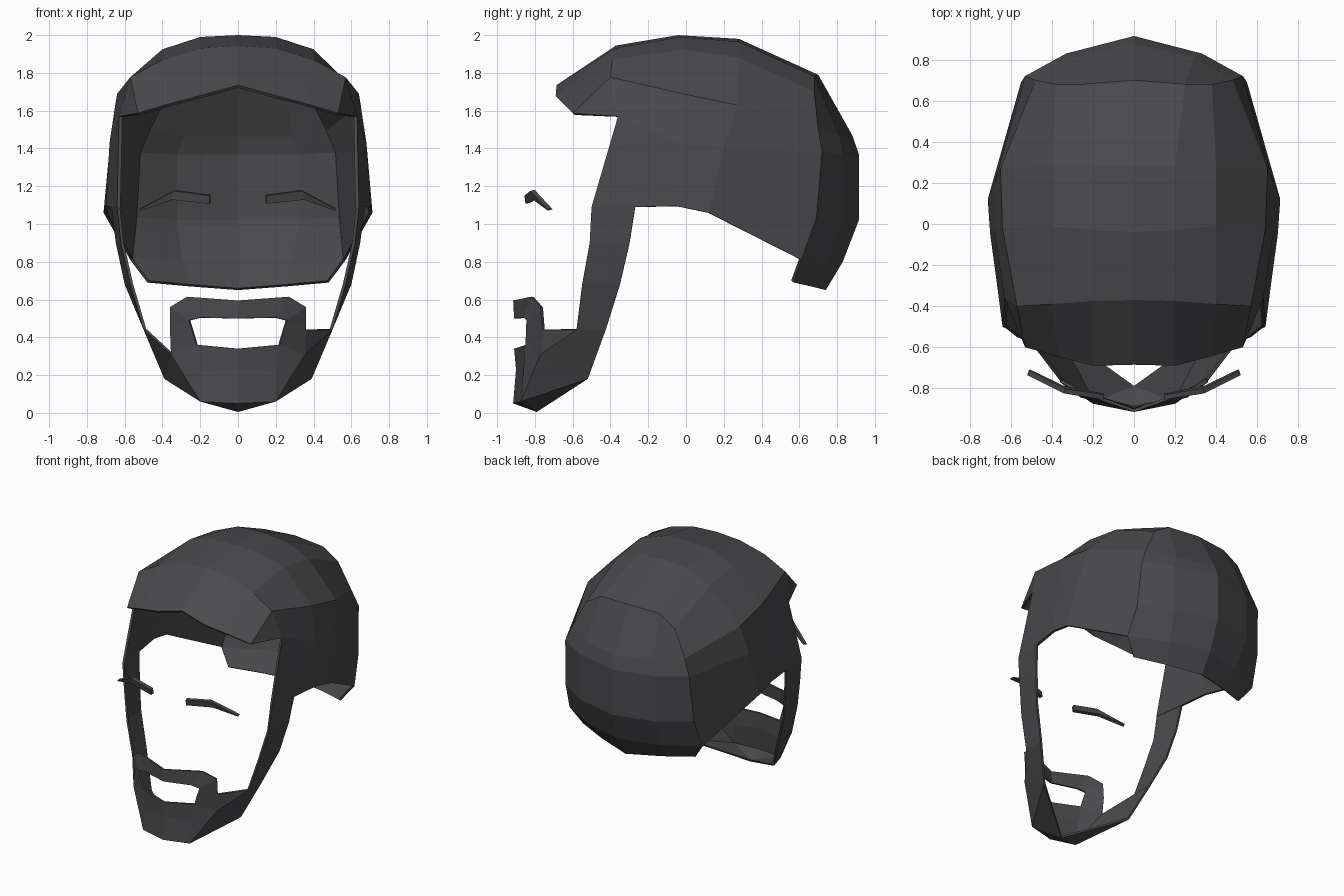
import bpy, bmesh
from mathutils import Vector

if "Cube" in bpy.data.objects:
    bpy.data.objects.remove(bpy.data.objects["Cube"])

dark = bpy.data.materials.new("dark_hair")
dark.diffuse_color = (0.068, 0.066, 0.071, 1)
dark.use_nodes = True
dark.node_tree.nodes["Principled BSDF"].inputs["Base Color"].default_value = dark.diffuse_color


def build(name, faces, thickness, pivot, one_sided=()):
    """Mirror half-faces over x = 0, weld, face outward, add thickness inward."""
    bm = bmesh.new()
    for f in faces:
        for s in (1, -1):
            if s < 0 and f in one_sided:
                continue
            bm.faces.new([bm.verts.new((s * x, y, z)) for x, y, z in f[::s]])
    bmesh.ops.remove_doubles(bm, verts=bm.verts, dist=0.0005)
    bmesh.ops.recalc_face_normals(bm, faces=bm.faces)
    p = Vector(pivot)
    for f in bm.faces:
        f.normal_update()
    if sum(f.normal.dot(f.calc_center_median() - p) * f.calc_area() for f in bm.faces) < 0:
        bmesh.ops.reverse_faces(bm, faces=bm.faces)
    me = bpy.data.meshes.new(name)
    bm.to_mesh(me)
    bm.free()
    me.materials.append(dark)
    ob = bpy.data.objects.new(name, me)
    bpy.context.collection.objects.link(ob)
    mod = ob.modifiers.new("thickness", 'SOLIDIFY')
    mod.thickness = thickness
    mod.offset = -1
    return ob


def strip(a, b):
    """Quads between two equally long rows of points."""
    return [(a[i], a[i + 1], b[i + 1], b[i]) for i in range(min(len(a), len(b)) - 1)]


# Hair cap: cross-sections from fringe to crown, centre line out to the side
fringe = [(0, -.685, 1.735), (.2, -.69, 1.68), (.37, -.645, 1.635), (.53, -.6, 1.587)]
s1 = [(0, -.37, 1.945), (.2, -.375, 1.93), (.4, -.39, 1.87), (.57, -.4, 1.777),
      (.63, -.36, 1.57), (.67, -.27, 1.09)]
s2 = [(0, -.04, 2), (.2, -.03, 1.99), (.4, -.01, 1.925), (.64, -.02, 1.69),
      (.68, -.03, 1.43), (.7, -.05, 1.095)]
s3 = [(0, .28, 1.98), (.2, .28, 1.965), (.4, .28, 1.88), (.65, .27, 1.63),
      (.68, .2, 1.4), (.712, .12, 1.06)]
s4 = [(0, .7, 1.79), (.25, .68, 1.78), (.38, .68, 1.7), (.48, .7, 1.5), (.53, .72, 1.38)]
temple = (.64, -.5, 1.09)

# Back panel columns from crown down to the nape
centre = [s4[0], (0, .88, 1.47), (0, .915, 1.37), (0, .915, 1.02), (0, .83, .8), (0, .74, .65)]
mid = [s4[1], (.29, .81, 1.47), (.33, .83, 1.37), (.33, .83, 1.02), (.3, .75, .8), (.26, .66, .67)]
outer = s4[2:] + [(.55, .69, 1.03), (.57, .61, .81), (.48, .57, .69)]

hair = strip(fringe, s1) + strip(s1, s2) + strip(s2, s3) + strip(s3, s4)
hair += strip(centre, mid) + strip(mid, outer)
hair += [(fringe[3], s1[3], s1[4]), (s1[4], s1[5], temple),
         (s3[4], s3[5], outer[4], outer[3], s4[4])]
build("hair_cap", hair, 0.018, (0, 0, 1.1))

# Sideburns: front and rear edges, top to jaw
front_edge = [temple, (.62, -.51, .9), (.57, -.55, .68), (.5, -.58, .44)]
rear_edge = [s1[5], (.647, -.3, .9), (.6, -.35, .68), (.5, -.425, .44)]

# Jaw, chin and moustache points
jaw, cheek, lip_side = (.39, -.52, .18), (.355, -.77, .31), (.36, -.76, .44)
chin_side, chin, under = (.2, -.875, .06), (0, -.915, .05), (0, -.79, .005)
m0, m1 = (0, -.9, .23), (.2, -.86, .22)
hole = [(0, -.91, .34), (.22, -.85, .36), (.26, -.845, .49), (.2, -.86, .505), (0, -.91, .5)]
tache = [(.36, -.77, .56), (.27, -.82, .615), (0, -.915, .595)]

cheek_patch = (front_edge[3], cheek, lip_side)   # only on the +x side
beard = strip(front_edge, rear_edge) + strip(hole[2:], tache) + [
    (front_edge[3], rear_edge[3], jaw, cheek), cheek_patch,
    (cheek, jaw, chin_side), (jaw, under, chin_side), (chin_side, under, chin),
    (hole[0], hole[1], m1, m0), (m0, m1, chin_side, chin),
    (hole[1], cheek, chin_side, m1), (hole[1], hole[2], lip_side, cheek),
    (hole[2], tache[0], lip_side)]
build("beard", beard, 0.015, (0, -.3, .5), one_sided=(cheek_patch,))

# Eyebrows
upper = [(.15, -.855, 1.15), (.34, -.825, 1.175), (.52, -.735, 1.077)]
lower = [(.15, -.85, 1.107), (.35, -.81, 1.128), (.515, -.73, 1.07)]
build("eyebrows", strip(upper, lower), 0.025, (0, 0, 1.1))
